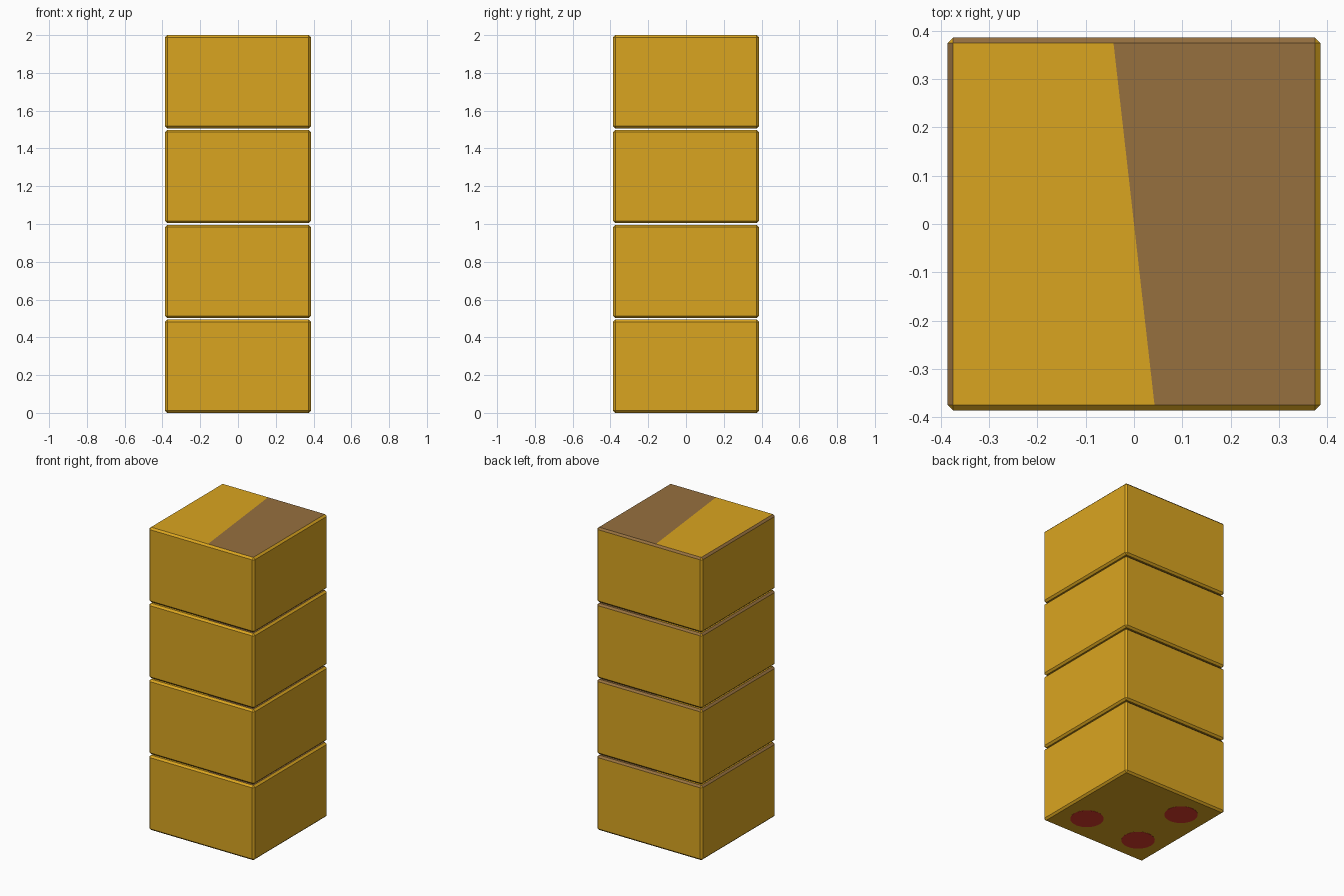
import bpy, bmesh
from mathutils import Vector

if "Cube" in bpy.data.objects:
    bpy.data.objects.remove(bpy.data.objects["Cube"])

W = 0.386          # half width of a crate
H = 0.494          # crate height
GAP = 0.008        # gap between crates
CHAMFER = 0.012


def material(name, rgb):
    lin = [((c / 255 + 0.055) / 1.055) ** 2.4 for c in rgb]
    m = bpy.data.materials.new(name)
    m.diffuse_color = (*lin, 1)
    m.use_nodes = True
    m.node_tree.nodes["Principled BSDF"].inputs["Base Color"].default_value = m.diffuse_color
    return m


gold = material("golden yellow", (218, 165, 32))
brown = material("wood brown", (150, 112, 63))
red = material("brick red", (218, 58, 42))


def finish(bm, name, mats):
    me = bpy.data.meshes.new(name)
    bm.to_mesh(me)
    bm.free()
    for m in mats:
        me.materials.append(m)
    ob = bpy.data.objects.new(name, me)
    bpy.context.collection.objects.link(ob)
    return ob


def crate(index):
    z0 = index * (H + GAP)
    bm = bmesh.new()
    bmesh.ops.create_cube(bm, size=1)
    for v in bm.verts:
        v.co = Vector((v.co.x * 2 * W, v.co.y * 2 * W, z0 + (v.co.z + 0.5) * H))
    bmesh.ops.bevel(bm, geom=bm.edges[:], offset=CHAMFER, segments=1,
                    affect='EDGES', profile=0.5)
    # split the lid along its slanted seam
    top = max(bm.faces, key=lambda f: f.calc_center_median().z)
    seam = Vector((0.375, 0.0425, 0)).normalized()
    bmesh.ops.bisect_plane(bm, geom=[top] + list(top.edges) + list(top.verts),
                           plane_co=(0, 0, 0), plane_no=seam)
    bm.normal_update()
    # brown right half of the lid, brown left and back rims
    for f in bm.faces:
        n = f.normal
        c = f.calc_center_median()
        if n.z > 0.9:
            f.material_index = int(c.dot(seam) > 0)
        elif n.z > 0.6 and (n.x < -0.6 or n.y > 0.6):
            f.material_index = 1
    return finish(bm, f"crate_{index + 1}", [gold, brown])


for i in range(4):
    crate(i)

# red round feet marks under the lowest crate
for n, (x, y) in enumerate([(0.2, -0.2), (-0.2, -0.2), (-0.2, 0.2)]):
    bm = bmesh.new()
    bmesh.ops.create_cone(bm, cap_ends=True, segments=32, radius1=0.1,
                          radius2=0.1, depth=0.004)
    bmesh.ops.translate(bm, verts=bm.verts[:], vec=(x, y, 0.001))
    finish(bm, f"foot_disc_{n + 1}", [red])
